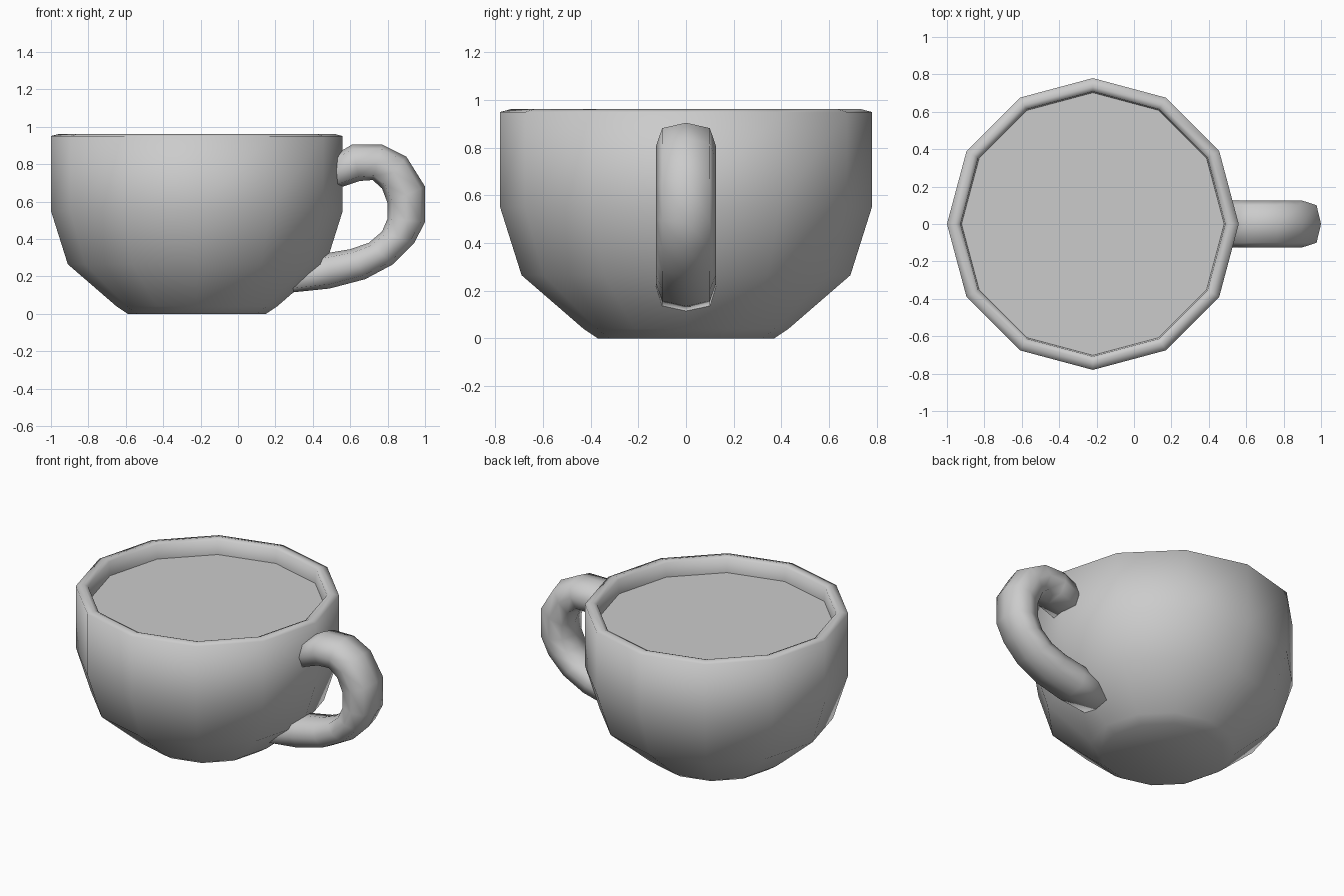
import bpy, bmesh
from math import sin, cos, pi

if "Cube" in bpy.data.objects:
    bpy.data.objects.remove(bpy.data.objects["Cube"])

CX, SIDES = -0.22, 12


def loft(name, rings, cap_start=False, cap_end=False, smooth=True):
    """Skin a list of closed rings of points into one mesh object."""
    bm = bmesh.new()
    loops = [[bm.verts.new(p) for p in ring] for ring in rings]
    n = len(loops[0])
    for a, b in zip(loops, loops[1:]):
        for i in range(n):
            j = (i + 1) % n
            bm.faces.new((a[i], a[j], b[j], b[i]))
    if cap_start:
        bm.faces.new(loops[0][::-1])
    if cap_end:
        bm.faces.new(loops[-1])
    if len(rings) > 1:
        bmesh.ops.recalc_face_normals(bm, faces=bm.faces)
    for f in bm.faces:
        f.smooth = smooth
    mesh = bpy.data.meshes.new(name)
    bm.to_mesh(mesh)
    bm.free()
    obj = bpy.data.objects.new(name, mesh)
    bpy.context.collection.objects.link(obj)
    return obj


def circle(r, z):
    return [(CX + r * cos(2 * pi * i / SIDES), r * sin(2 * pi * i / SIDES), z)
            for i in range(SIDES)]


# Cup body: base, flared bowl, rounded rim, inner wall down to the drink
profile = [(0.37, 0), (0.43, 0.04), (0.69, 0.265), (0.78, 0.55), (0.78, 0.95),
           (0.735, 0.962), (0.708, 0.95), (0.702, 0.86)]
loft("cup_body", [circle(r, z) for r, z in profile], cap_start=True)

# Flat drink surface
loft("drink_surface", [circle(0.702, 0.86)], cap_end=True, smooth=False)

# Handle: (outer x, outer z, inner x, inner z) for each ring along the loop
spans = [(0.50, 0.84, 0.50, 0.66), (0.61, 0.905, 0.65, 0.71),
         (0.77, 0.905, 0.72, 0.715), (0.90, 0.84, 0.77, 0.67),
         (1.00, 0.68, 0.80, 0.59), (1.00, 0.49, 0.80, 0.51),
         (0.94, 0.375, 0.77, 0.44), (0.83, 0.265, 0.70, 0.38),
         (0.68, 0.185, 0.60, 0.345), (0.49, 0.135, 0.48, 0.325),
         (0.25, 0.11, 0.35, 0.30)]
# Eight-sided section: y offset and fraction from outer to inner edge
section = [(0, 0), (0.1, 0.12), (0.125, 0.5), (0.1, 0.88),
           (0, 1), (-0.1, 0.88), (-0.125, 0.5), (-0.1, 0.12)]
loft("handle", [[(ox + (ix - ox) * t, y, oz + (iz - oz) * t) for y, t in section]
                for ox, oz, ix, iz in spans], cap_start=True, cap_end=True)
